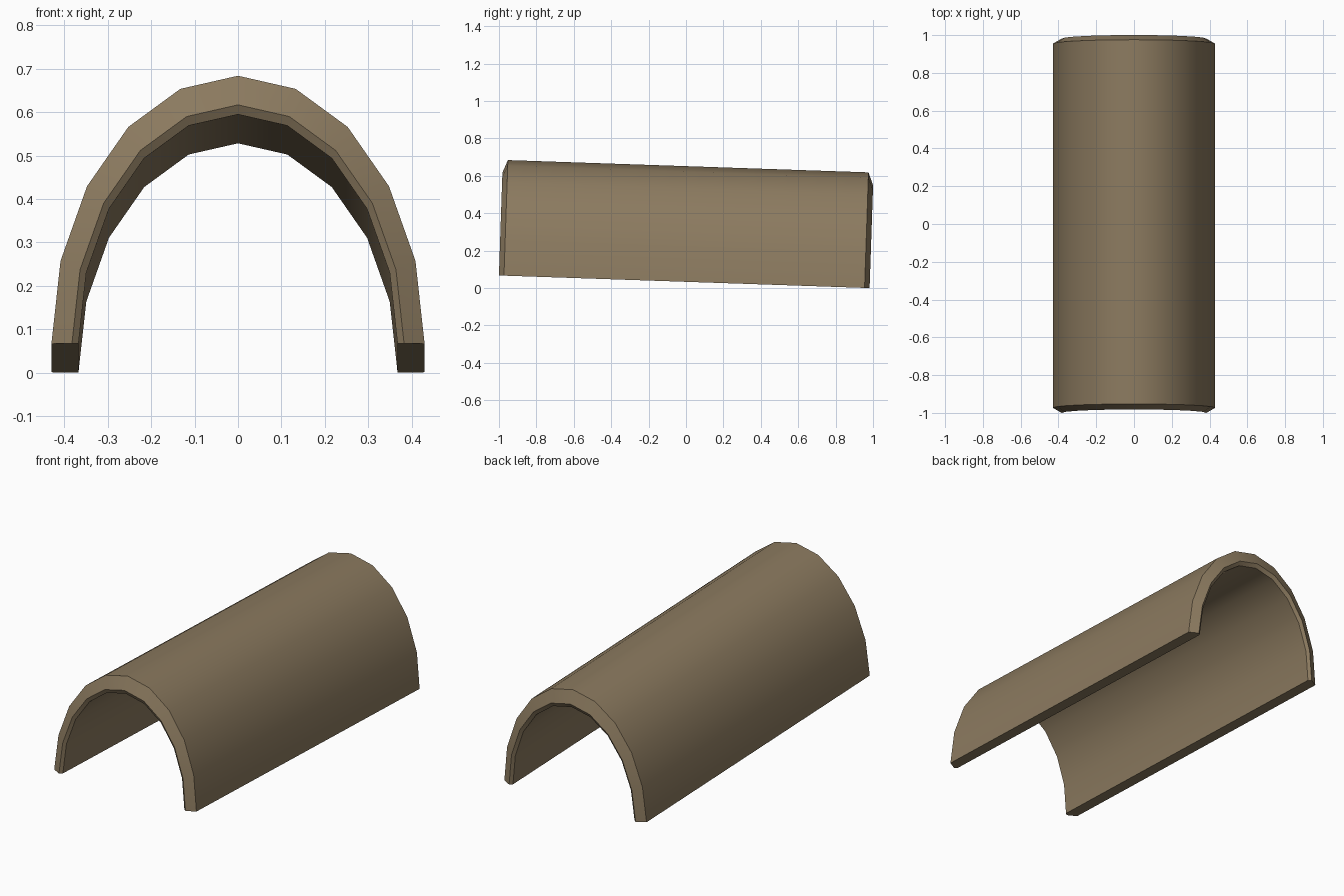
import bpy, bmesh, math
from mathutils import Matrix

if "Cube" in bpy.data.objects:
    bpy.data.objects.remove(bpy.data.objects["Cube"])

L = 0.9915           # half length of the tile
RX, RZ = 0.43, 0.618 # outer radii of the half ellipse
SEG = 10
TILT = math.atan(0.034)

# lengthwise cross-section: (profile scale, position along the tile)
section = [(1.0, -L + 0.027), (1.0, L - 0.027), (0.89, L),
           (0.855, L - 0.012), (0.855, -L + 0.012), (0.89, -L)]

# sweep the section around the half ellipse
bm = bmesh.new()
rings = []
for i in range(SEG + 1):
    a = math.pi * i / SEG
    rings.append([bm.verts.new((RX * s * math.cos(a), v, RZ * s * math.sin(a)))
                  for s, v in section])
n = len(section)
for r0, r1 in zip(rings, rings[1:]):
    for j in range(n):
        k = (j + 1) % n
        bm.faces.new((r0[j], r0[k], r1[k], r1[j]))

# flat undersides of both legs
bm.faces.new(rings[0])
bm.faces.new(rings[-1])
bmesh.ops.recalc_face_normals(bm, faces=bm.faces)

# tilt the tile down toward the back and rest it on the ground
bm.transform(Matrix.Translation((0, -0.0093, L * math.sin(TILT)))
             @ Matrix.Rotation(-TILT, 4, 'X'))

mesh = bpy.data.meshes.new("roof_tile")
bm.to_mesh(mesh)
bm.free()
tile = bpy.data.objects.new("roof_tile", mesh)
bpy.context.collection.objects.link(tile)

# tan clay colour
mat = bpy.data.materials.new("tan_clay")
mat.diffuse_color = (0.26, 0.195, 0.115, 1)
mat.use_nodes = True
mat.node_tree.nodes["Principled BSDF"].inputs["Base Color"].default_value = mat.diffuse_color
mesh.materials.append(mat)

# smooth along the curve, crisp at the rims
bpy.context.view_layer.objects.active = tile
tile.select_set(True)
bpy.ops.object.shade_smooth_by_angle(angle=math.radians(30))
